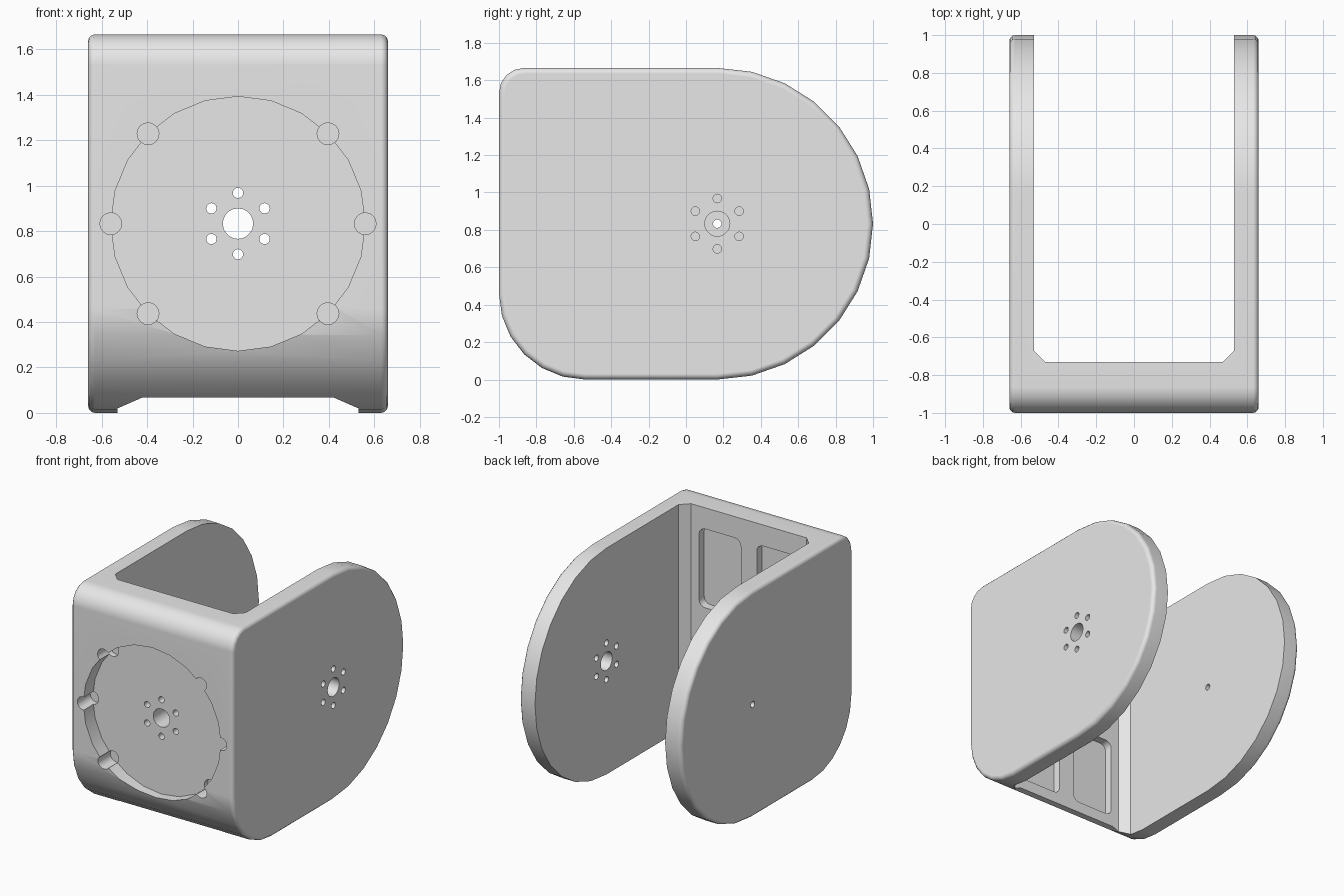
import bpy
import bmesh
from math import cos, sin, radians

cube = bpy.data.objects.get("Cube")
if cube:
    bpy.data.objects.remove(cube, do_unlink=True)

HALF_WIDTH, INNER = 0.66, 0.53
AXIS_Y, AXIS_Z = 0.167, 0.833
TOP = 2 * AXIS_Z

grey = bpy.data.materials.new("light grey")
grey.use_nodes = True
grey.diffuse_color = (0.8, 0.8, 0.8, 1)
grey.node_tree.nodes["Principled BSDF"].inputs["Base Color"].default_value = (0.8, 0.8, 0.8, 1)


def arc(cu, cv, r, start, end, n):
    angles = [radians(start + (end - start) * i / n) for i in range(n + 1)]
    return [(cu + r * cos(a), cv + r * sin(a)) for a in angles]


def circle(cu, cv, r, n):
    return arc(cu, cv, r, 90, 450, n)[:-1]


def rounded_rect(u0, u1, v0, v1, r):
    return (arc(u1 - r, v1 - r, r, 0, 90, 4) + arc(u0 + r, v1 - r, r, 90, 180, 4)
            + arc(u0 + r, v0 + r, r, 180, 270, 4) + arc(u1 - r, v0 + r, r, 270, 360, 4))


def prism(name, outline, axis, a, b, bevel=0):
    """Extrude a flat outline along one axis, optionally rounding both rims."""
    place = {"x": lambda u, v, w: (w, u, v),
             "y": lambda u, v, w: (u, w, v),
             "z": lambda u, v, w: (u, v, w)}[axis]
    bm = bmesh.new()
    near = [bm.verts.new(place(u, v, a)) for u, v in outline]
    far = [bm.verts.new(place(u, v, b)) for u, v in outline]
    caps = [bm.faces.new(near), bm.faces.new(far)]
    for i in range(len(near)):
        j = (i + 1) % len(near)
        bm.faces.new((near[i], near[j], far[j], far[i]))
    bmesh.ops.recalc_face_normals(bm, faces=bm.faces)
    if bevel:
        rims = [e for f in caps for e in f.edges]
        bmesh.ops.bevel(bm, geom=rims, offset=bevel, segments=3, profile=0.5,
                        affect='EDGES', clamp_overlap=True)
    mesh = bpy.data.meshes.new(name)
    bm.to_mesh(mesh)
    bm.free()
    mesh.materials.append(grey)
    obj = bpy.data.objects.new(name, mesh)
    bpy.context.collection.objects.link(obj)
    return obj


def cut(target, cutter):
    cutter.hide_render = True
    mod = target.modifiers.new("cut", 'BOOLEAN')
    mod.operation = 'DIFFERENCE'
    mod.solver = 'EXACT'
    mod.object = cutter
    bpy.context.view_layer.objects.active = target
    bpy.ops.object.modifier_apply(modifier=mod.name)
    bpy.data.objects.remove(cutter, do_unlink=True)


# Outer block: round back, large front-bottom radius, small front-top radius
side = (arc(AXIS_Y, AXIS_Z, AXIS_Z, -90, 90, 14)
        + arc(-0.865, TOP - 0.135, 0.135, 90, 180, 4)
        + arc(-0.54, 0.46, 0.46, 180, 270, 6))
bracket = prism("u_bracket", side, "x", -HALF_WIDTH, HALF_WIDTH, 0.03)

# Space between the two side plates, with chamfered inner corners
gap = [(-INNER, 1.2), (-INNER, -0.67), (-0.47, -0.73),
       (0.47, -0.73), (INNER, -0.67), (INNER, 1.2)]
cut(bracket, prism("gap_cutter", gap, "z", -0.2, TOP + 0.2))

# Sloped relief under the front plate
relief = [(-INNER, -0.1), (INNER, -0.1), (INNER, 0.02),
          (0.42, 0.068), (-0.42, 0.068), (-INNER, 0.02)]
cut(bracket, prism("relief_cutter", relief, "y", -1.2, -0.5))

# Round recess in the front with six deeper wells on its rim
cut(bracket, prism("recess_cutter", circle(0, AXIS_Z, 0.56, 24), "y", -1.2, -0.89))
for angle in (0, 45, 135, 180, 225, 315):
    u, v = 0.56 * cos(radians(angle)), AXIS_Z + 0.56 * sin(radians(angle))
    cut(bracket, prism("well_cutter", circle(u, v, 0.048, 16), "y", -1.2, -0.85))

# Four rounded pockets behind the front plate, leaving a central boss
for u0, u1 in ((-0.405, -0.065), (0.065, 0.405)):
    for v0, v1 in ((0.15, 0.74), (0.93, 1.51)):
        pocket = prism("pocket_cutter", rounded_rect(u0, u1, v0, v1, 0.05), "y", -0.79, -0.6)
        cut(pocket, prism("boss_cutter", circle(0, AXIS_Z, 0.2, 24), "y", -1, -0.5))
        cut(bracket, pocket)


# Hub pattern: a centre hole with six small holes around it
def hub(cu, axis, a, b, radius):
    cut(bracket, prism("hub_cutter", circle(cu, AXIS_Z, radius, 20), axis, a, b))
    for k in range(6):
        t = radians(30 + 60 * k)
        spot = circle(cu + 0.135 * cos(t), AXIS_Z + 0.135 * sin(t), 0.023, 12)
        cut(bracket, prism("bolt_cutter", spot, axis, a, b))


hub(0, "y", -1.1, -0.5, 0.067)
hub(AXIS_Y, "x", 0.4, 0.8, 0.067)

# Small pivot hole in the opposite plate
cut(bracket, prism("pivot_cutter", circle(AXIS_Y, AXIS_Z, 0.023, 12), "x", -0.8, -0.4))

# Smooth curves, crisp edges
bpy.ops.object.select_all(action='DESELECT')
bracket.select_set(True)
bpy.context.view_layer.objects.active = bracket
bpy.ops.object.shade_smooth_by_angle(angle=radians(32))
weighted = bracket.modifiers.new("weighted_normals", 'WEIGHTED_NORMAL')
weighted.keep_sharp = True
